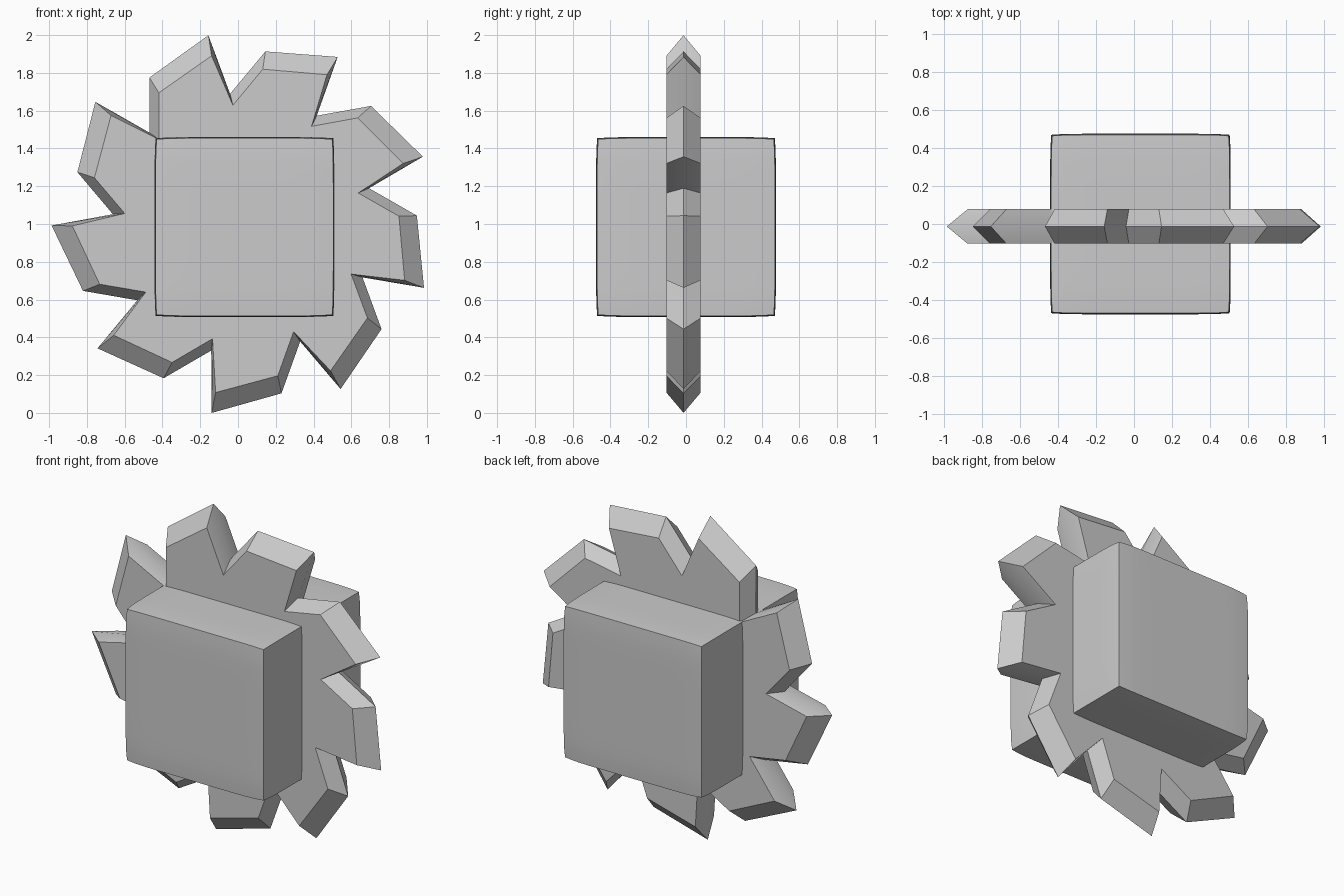
import bpy, bmesh
from math import radians, cos, sin

if "Cube" in bpy.data.objects:
    bpy.data.objects.remove(bpy.data.objects["Cube"])

def finish(bm, name, loc):
    bmesh.ops.recalc_face_normals(bm, faces=bm.faces[:])
    me = bpy.data.meshes.new(name)
    bm.to_mesh(me)
    bm.free()
    ob = bpy.data.objects.new(name, me)
    ob.location = loc
    bpy.context.collection.objects.link(ob)
    bpy.ops.object.select_all(action='DESELECT')
    bpy.context.view_layer.objects.active = ob
    ob.select_set(True)
    bpy.ops.object.shade_smooth_by_angle(angle=radians(30))
    return ob

# Saw blade: nine raked teeth, outline ridge in the middle plane, smaller flat sides
TEETH = 9
RIDGE = [(0.692, 95.8), (1.015, 100.5), (0.92, 122.7)]   # valley, tip, shoulder
SIDE = [(0.63, 95.0), (0.905, 100.7), (0.825, 122.8)]

def ring(bm, tooth, y):
    return [bm.verts.new((r * cos(radians(a + 360 / TEETH * i)), y,
                          r * sin(radians(a + 360 / TEETH * i))))
            for i in range(TEETH) for r, a in tooth]

bm = bmesh.new()
front = ring(bm, SIDE, -0.091)
mid = ring(bm, RIDGE, 0)
back = ring(bm, SIDE, 0.091)
bm.faces.new(front)
bm.faces.new(back)
n = len(mid)
for a, b in ((front, mid), (mid, back)):
    for i in range(n):
        j = (i + 1) % n
        bm.faces.new((a[i], a[j], b[j], b[i]))
finish(bm, "saw_blade", (0.028, -0.013, 1.001))

# Hub block: cube with faintly pillowed faces and softened corners
bm = bmesh.new()
bmesh.ops.create_cube(bm, size=2)
bmesh.ops.subdivide_edges(bm, edges=bm.edges[:], cuts=15, use_grid_fill=True)
H = 0.476
for v in bm.verts:
    p = v.co.copy()
    for k in range(3):
        u, w = p[(k + 1) % 3], p[(k + 2) % 3]
        v.co[k] = H * p[k] * (1 - 0.012 * (abs(u) ** 8 + abs(w) ** 8))
finish(bm, "hub_block", (0.034, 0, 0.984))
